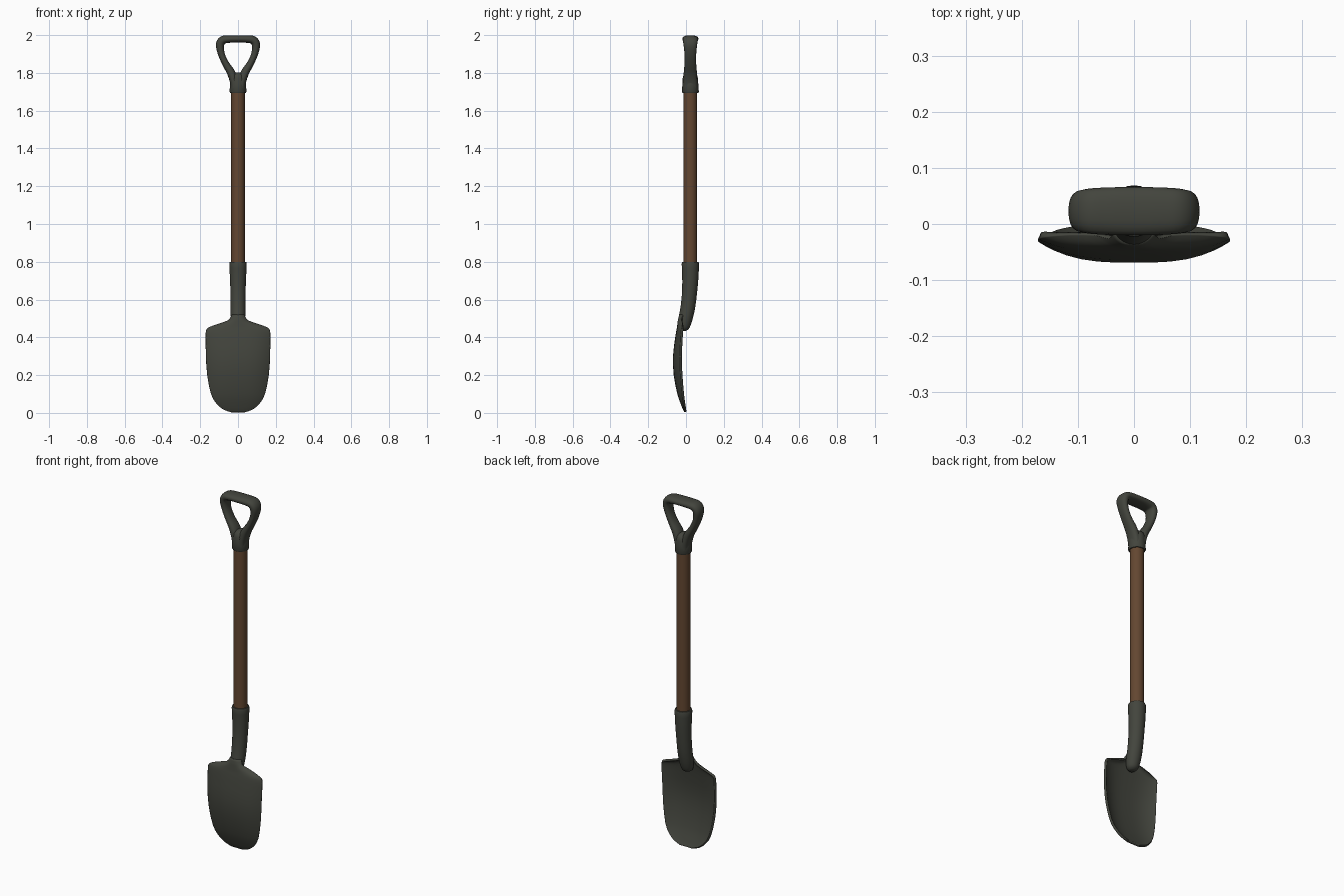
import bpy, bmesh, math
from mathutils import Vector

if "Cube" in bpy.data.objects:
    bpy.data.objects.remove(bpy.data.objects["Cube"])

YC = 0.023  # centre line of shaft and grip


def material(name, rgb):
    m = bpy.data.materials.new(name)
    m.diffuse_color = (*rgb, 1)
    m.use_nodes = True
    m.node_tree.nodes["Principled BSDF"].inputs["Base Color"].default_value = m.diffuse_color
    return m


METAL = material("dark metal", (0.056, 0.059, 0.047))
WOOD = material("brown wood", (0.125, 0.062, 0.030))


def finish(name, bm, mat, angle=50):
    mesh = bpy.data.meshes.new(name)
    bm.to_mesh(mesh)
    bm.free()
    ob = bpy.data.objects.new(name, mesh)
    bpy.context.collection.objects.link(ob)
    mesh.materials.append(mat)
    bpy.ops.object.select_all(action='DESELECT')
    ob.select_set(True)
    bpy.context.view_layer.objects.active = ob
    bpy.ops.object.shade_smooth_by_angle(angle=math.radians(angle))
    return ob


def loft(name, rings, mat, n=24, power=1.0):
    """rings: (centre, half-axis a, half-axis b); joined and capped."""
    bm = bmesh.new()
    rows = []
    for c, a, b in rings:
        row = []
        for i in range(n):
            t = math.tau * i / n
            u, v = math.cos(t), math.sin(t)
            u = math.copysign(abs(u) ** power, u)
            v = math.copysign(abs(v) ** power, v)
            row.append(bm.verts.new(c + a * u + b * v))
        rows.append(row)
    for r, s in zip(rows, rows[1:]):
        for i in range(n):
            j = (i + 1) % n
            bm.faces.new((r[i], r[j], s[j], s[i]))
    bm.faces.new(rows[0])
    bm.faces.new(rows[-1])
    bmesh.ops.recalc_face_normals(bm, faces=bm.faces)
    return finish(name, bm, mat)


def smooth(points, steps):
    """Catmull-Rom interpolation of tuples."""
    p = [Vector(q) for q in points]
    p = [2 * p[0] - p[1]] + p + [2 * p[-1] - p[-2]]
    out = []
    for i in range(1, len(p) - 2):
        for k in range(steps):
            t = k / steps
            a, b, c, d = p[i - 1:i + 3]
            out.append(0.5 * (2 * b + (c - a) * t + (2 * a - 5 * b + 4 * c - d) * t * t
                              + (3 * b - a - 3 * c + d) * t ** 3))
    return out + [p[-2]]


def round_rings(data):
    """data: (y, z, radius) horizontal circles."""
    return [(Vector((0, y, z)), Vector((r, 0, 0)), Vector((0, r, 0))) for y, z, r in data]


# Wooden shaft
loft("shaft", round_rings([(YC, 0.78, 0.036), (YC, 1.25, 0.036), (YC, 1.72, 0.036)]), WOOD)

# Bent socket joining the shaft to the blade
bend = smooth([(YC, 0.79, 0.046), (YC, 0.72, 0.043), (0.019, 0.64, 0.040),
               (0.010, 0.56, 0.039), (-0.002, 0.50, 0.038), (-0.010, 0.46, 0.033),
               (-0.013, 0.443, 0.026), (-0.016, 0.434, 0.015)], 3)
loft("socket", round_rings([(YC, 0.80, 0.037), (YC, 0.80, 0.043)] + [tuple(v) for v in bend]), METAL)

# Dished blade: rows of (z, half width, centre y, edge y)
rows = smooth([(0.003, 0.035, -0.008, -0.008), (0.018, 0.078, -0.016, -0.010),
               (0.05, 0.115, -0.029, -0.015), (0.10, 0.143, -0.046, -0.021),
               (0.20, 0.163, -0.065, -0.029), (0.30, 0.170, -0.069, -0.032),
               (0.40, 0.171, -0.057, -0.028), (0.437, 0.169, -0.051, -0.025),
               (0.453, 0.155, -0.048, -0.022), (0.468, 0.115, -0.046, -0.019),
               (0.484, 0.068, -0.044, -0.020), (0.497, 0.045, -0.042, -0.026),
               (0.52, 0.034, -0.036, -0.015)], 2)
bm = bmesh.new()
COLS = 16
grid = []
for z, w, yc, ye in rows:
    line = []
    for c in range(COLS + 1):
        u = math.sin(math.pi / 2 * (2 * c / COLS - 1))
        line.append(bm.verts.new((u * w, ye + (yc - ye) * (1 - abs(u) ** 3), z)))
    grid.append(line)
for a, b in zip(grid, grid[1:]):
    for c in range(COLS):
        bm.faces.new((a[c], a[c + 1], b[c + 1], b[c]))
blade = finish("blade", bm, METAL)
mod = blade.modifiers.new("thickness", 'SOLIDIFY')
mod.thickness = 0.012
mod.offset = -1

# Grip collar around the shaft top
loft("grip_collar", round_rings([(YC, 1.693, 0.037), (YC, 1.693, 0.041), (YC, 1.70, 0.045),
                                 (YC, 1.74, 0.042), (YC, 1.77, 0.041), (YC, 1.788, 0.036),
                                 (YC, 1.799, 0.024), (YC, 1.803, 0.008)]), METAL)

# D-shaped grip loop: (x, z, in-plane half thickness, half depth), mirrored
half = [(0, 1.98, 0.019, 0.043), (0.05, 1.979, 0.020, 0.042), (0.081, 1.973, 0.022, 0.040),
        (0.095, 1.948, 0.022, 0.036), (0.088, 1.90, 0.018, 0.031), (0.066, 1.85, 0.018, 0.031),
        (0.036, 1.80, 0.022, 0.035), (0.021, 1.75, 0.021, 0.037), (0.018, 1.71, 0.020, 0.036)]
path = smooth([(-x, z, w, d) for x, z, w, d in half[:0:-1]] + half, 4)
rings = []
for i, (x, z, w, d) in enumerate(path):
    p, q = path[max(i - 1, 0)], path[min(i + 1, len(path) - 1)]
    t = Vector((q[0] - p[0], 0, q[1] - p[1])).normalized()
    rings.append((Vector((x, YC, z)), Vector((-t.z, 0, t.x)) * w, Vector((0, d, 0))))
loft("grip_loop", rings, METAL, n=20, power=0.85)
